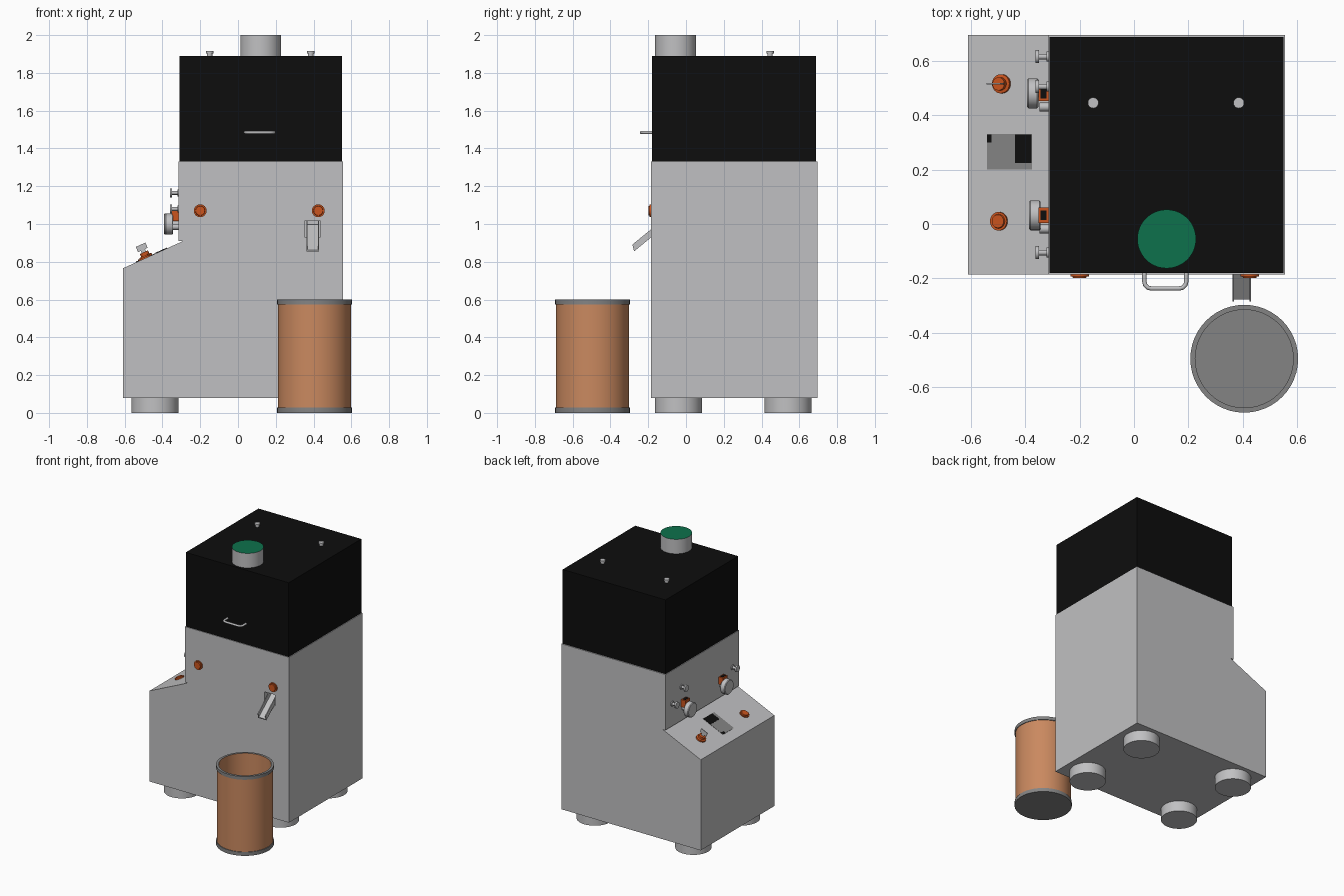
import bpy, bmesh, math
from mathutils import Vector, Matrix

if "Cube" in bpy.data.objects:
    bpy.data.objects.remove(bpy.data.objects["Cube"], do_unlink=True)


def material(name, rgb):
    m = bpy.data.materials.new(name)
    m.use_nodes = True
    m.diffuse_color = (*rgb, 1)
    m.node_tree.nodes["Principled BSDF"].inputs["Base Color"].default_value = (*rgb, 1)
    return m


STEEL = material("light grey", (0.53, 0.53, 0.54))
BLACK = material("black", (0.004, 0.004, 0.004))
RIM = material("mid grey", (0.23, 0.23, 0.23))
COPPER = material("copper", (0.59, 0.25, 0.115))
ORANGE = material("orange", (0.6, 0.09, 0.013))
GREEN = material("green", (0.004, 0.165, 0.072))


def finish(name, bm, mats, matrix=Matrix(), smooth=False):
    bmesh.ops.recalc_face_normals(bm, faces=bm.faces)
    me = bpy.data.meshes.new(name)
    bm.to_mesh(me)
    bm.free()
    for m in mats:
        me.materials.append(m)
    if smooth:
        me.shade_smooth()
        me.set_sharp_from_angle(angle=math.radians(35))
    ob = bpy.data.objects.new(name, me)
    ob.matrix_world = matrix
    bpy.context.collection.objects.link(ob)
    return ob


def aim(loc, direction):
    # local z points along direction
    rot = Vector(direction).to_track_quat("Z", "Y").to_matrix().to_4x4()
    return Matrix.Translation(loc) @ rot


def lathe(name, profile, mats, loc, direction=(0, 0, 1), sides=32, index=None):
    # revolve (radius, height) points; index gives the material of each band
    bm = bmesh.new()
    vs = [bm.verts.new((r, 0, z)) for r, z in profile]
    es = [bm.edges.new(p) for p in zip(vs, vs[1:])]
    bmesh.ops.spin(bm, geom=vs + es, axis=(0, 0, 1), cent=(0, 0, 0),
                   angle=math.tau, steps=sides, use_merge=False)
    bmesh.ops.remove_doubles(bm, verts=bm.verts, dist=1e-5)
    bm.faces.ensure_lookup_table()
    if index:
        for f in bm.faces:
            f.material_index = index(f)
    return finish(name, bm, mats, aim(loc, direction), True)


def cylinder(name, r, h, mat, loc, direction=(0, 0, 1), sides=32):
    return lathe(name, [(0, 0), (r, 0), (r, h), (0, h)], [mat], loc, direction, sides)


def box(name, lo, hi, mat, matrix=Matrix()):
    bm = bmesh.new()
    bmesh.ops.create_cube(bm, size=1)
    for v in bm.verts:
        v.co = [a + (c + 0.5) * (b - a) for a, b, c in zip(lo, hi, v.co)]
    return finish(name, bm, [mat], matrix)


def extrude(name, points, vector, mat):
    bm = bmesh.new()
    face = bm.faces.new([bm.verts.new(p) for p in points])
    res = bmesh.ops.extrude_face_region(bm, geom=[face])
    moved = [g for g in res["geom"] if isinstance(g, bmesh.types.BMVert)]
    bmesh.ops.translate(bm, verts=moved, vec=vector)
    return finish(name, bm, [mat])


# Cabinet with sloped console and an outlet pocket
outline = [(-0.61, 0.08), (0.555, 0.08), (0.555, 1.33), (-0.315, 1.33),
           (-0.315, 0.91), (-0.29, 0.91), (-0.61, 0.765)]
cabinet = extrude("cabinet", [(x, -0.185, z) for x, z in outline], (0, 0.88, 0), STEEL)
cutter = box("outlet_cutter", (0.352, -0.3, 0.93), (0.438, -0.1, 1.015), STEEL)
cutter.hide_render = True
mod = cabinet.modifiers.new("outlet", "BOOLEAN")
mod.operation, mod.object, mod.solver = "DIFFERENCE", cutter, "EXACT"
bpy.context.view_layer.update()
graph = bpy.context.evaluated_depsgraph_get()
cut_mesh = bpy.data.meshes.new_from_object(cabinet.evaluated_get(graph))
cabinet.modifiers.clear()
cabinet.data = cut_mesh
bpy.data.objects.remove(cutter, do_unlink=True)

# Hood, chimney and roof bolts
box("hood", (-0.31, -0.18, 1.33), (0.55, 0.687, 1.89), BLACK)
lathe("chimney", [(0, 0), (0.108, 0), (0.108, 0.11), (0, 0.11)], [STEEL, GREEN],
      (0.12, -0.055, 1.89), sides=48,
      index=lambda f: int(f.calc_center_median().z > 0.1))
for i, x in enumerate((-0.15, 0.385)):
    lathe(f"roof_bolt_{i}", [(0, 0), (0.014, 0), (0.014, 0.012), (0.02, 0.012),
                             (0.02, 0.025), (0, 0.025)], [STEEL], (x, 0.445, 1.89), sides=16)

# Feet
for x in (-0.44, 0.385):
    for y in (-0.04, 0.54):
        cylinder("foot", 0.125, 0.08, STEEL, (x, y, 0), sides=40)

# Hood handle: bent rod
curve = bpy.data.curves.new("hood_handle", "CURVE")
curve.dimensions = "3D"
curve.bevel_depth = 0.008
curve.bevel_resolution = 3
corner = [(math.sin(a), math.cos(a)) for a in (0, math.pi / 6, math.pi / 3, math.pi / 2)]
half = [(0.115 + 0.052 + 0.025 * c, -0.212 - 0.025 * s) for s, c in corner]
path = [(half[0][0], -0.175)] + half
path += [(0.23 - x, y) for x, y in reversed(path)]
spline = curve.splines.new("POLY")
spline.points.add(len(path) - 1)
for p, (x, y) in zip(spline.points, path):
    p.co = (x, y, 1.485, 1)
curve.materials.append(STEEL)
bpy.context.collection.objects.link(bpy.data.objects.new("hood_handle", curve))

# Front push buttons
BUTTON = [(0, 0), (0.034, 0), (0.034, 0.008), (0.026, 0.008), (0.024, 0.014), (0, 0.014)]
for x in (-0.2, 0.425):
    lathe("front_button", BUTTON, [ORANGE], (x, -0.185, 1.07), (0, -1, 0))

# Outlet chute: floor and two side lips, sloping down to the front
def chute_part(name, x, width, bottom, top):
    ends = [(-0.11, 0.99), (-0.275, 0.855)]
    pts = [(x, y, z + bottom) for y, z in ends]
    pts += [(x, y - 0.25 * top, z + top) for y, z in reversed(ends)]
    return extrude(name, pts, (width, 0, 0), STEEL)

chute_part("chute_floor", 0.362, 0.068, 0, 0.008)
for x in (0.362, 0.424):
    chute_part("chute_side", x, 0.006, 0, 0.036)

# Sloped console: key switch, button and display
NORMAL = Vector((-0.145, 0, 0.32)).normalized()
def on_slope(x, y):
    z = 0.765 + (x + 0.61) * 0.145 / 0.32
    rot = Matrix.Rotation(-math.atan2(0.145, 0.32), 4, "Y")
    return Matrix.Translation((x, y, z)) @ rot

lathe("console_button", BUTTON, [ORANGE], on_slope(-0.495, 0.01).translation, NORMAL)
lathe("key_switch", [(0, 0), (0.035, 0), (0.035, 0.012), (0.024, 0.014), (0.024, 0.032), (0, 0.032)],
      [ORANGE], on_slope(-0.485, 0.515).translation, NORMAL)
key = on_slope(-0.485, 0.515)
box("key_stem", (-0.012, -0.003, 0.03), (0.012, 0.003, 0.045), STEEL, key)
box("key_bow", (-0.028, -0.003, 0.045), (0.028, 0.003, 0.075), STEEL, key)
screen = on_slope(-0.457, 0.265)
box("display", (-0.091, -0.065, -0.002), (0.091, 0.065, 0.002), RIM, screen)
box("display_dark_area", (0.024, -0.04, 0), (0.09, 0.064, 0.004), BLACK, screen)
box("display_dark_corner", (-0.09, 0.035, 0), (-0.072, 0.064, 0.004), BLACK, screen)

# Side wall: small knobs, valves with handwheels
KNOB = [(0, 0), (0.022, 0), (0.022, 0.006), (0.012, 0.006), (0.012, 0.034),
        (0.028, 0.034), (0.028, 0.046), (0, 0.046)]
for y, z in ((0.505, 1.165), (0.615, 1.08), (-0.105, 1.08)):
    small = [(r * 0.85, h) for r, h in KNOB]
    lathe("side_knob", small, [STEEL], (-0.315, y, z), (-1, 0, 0), 20)
for y, reach in ((0.48, 0.078), (0.032, 0.07)):
    cylinder("valve_shaft", 0.02, 0.04, STEEL, (-0.315, y, 1.0), (-1, 0, 0), 20)
    cylinder("valve_stub", 0.016, 0.032, STEEL, (-0.315, y - 0.05, 0.985), (-1, 0, 0), 16)
    lathe("handwheel", [(0, 0), (0.05, 0), (0.055, 0.005), (0.055, 0.037), (0.05, 0.042), (0, 0.042)],
          [STEEL], (-0.273 - reach, y, 1.0), (-1, 0, 0))
    box("valve_block", (-0.35, y - 0.028, 1.015), (-0.315, y + 0.028, 1.07), ORANGE)
    box("valve_inset", (-0.343, y - 0.018, 1.066), (-0.322, y + 0.018, 1.073), BLACK)

# Open drum with end hoops
def drum_colour(f):
    c = f.calc_center_median()
    inside = math.hypot(c.x, c.y) < 0.185
    if inside and 0.04 < c.z < 0.595:
        return 0
    return 0 if 0.03 < c.z < 0.57 else 1

lathe("drum", [(0, 0), (0.198, 0), (0.198, 0.028), (0.193, 0.028), (0.193, 0.575),
               (0.198, 0.575), (0.198, 0.6), (0.18, 0.6), (0.18, 0.03), (0, 0.03)],
      [COPPER, RIM], (0.405, -0.495, 0), sides=48, index=drum_colour)
